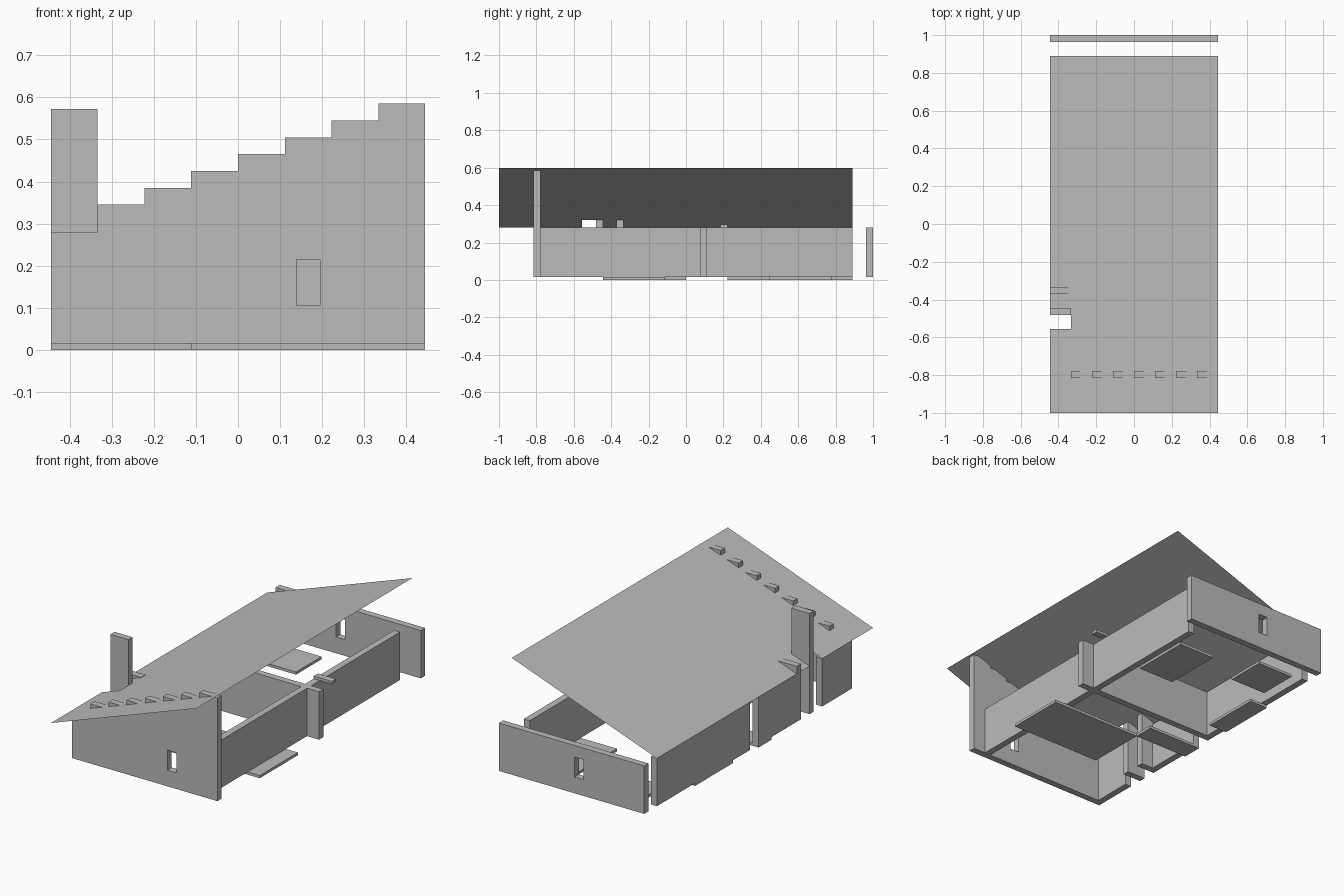
import bpy, bmesh

cube = bpy.data.objects.get("Cube")
if cube:
    bpy.data.objects.remove(cube, do_unlink=True)

U = 1 / 27            # plan module; the plan is 24 x 54 modules
BASE, TOP = 0.015, 0.28

grey = bpy.data.materials.new("plain_grey")
grey.use_nodes = True
grey.diffuse_color = (0.5, 0.5, 0.5, 1)
grey.node_tree.nodes["Principled BSDF"].inputs["Base Color"].default_value = (0.5, 0.5, 0.5, 1)


def px(i):
    return (i - 12) * U


def py(j):
    return (j - 27) * U


def finish(name, bm):
    mesh = bpy.data.meshes.new(name)
    bm.to_mesh(mesh)
    bm.free()
    mesh.materials.append(grey)
    obj = bpy.data.objects.new(name, mesh)
    bpy.context.collection.objects.link(obj)
    return obj


def polygon(name, points, depth=0):
    """Flat outline, optionally extruded along y into a solid."""
    bm = bmesh.new()
    face = bm.faces.new([bm.verts.new(p) for p in points])
    if depth:
        out = bmesh.ops.extrude_face_region(bm, geom=[face])
        verts = [v for v in out["geom"] if isinstance(v, bmesh.types.BMVert)]
        bmesh.ops.translate(bm, verts=verts, vec=(0, depth, 0))
        bmesh.ops.recalc_face_normals(bm, faces=bm.faces)
    return finish(name, bm)


def box(name, i0, i1, j0, j1, z0=BASE, z1=TOP):
    """Box between plan modules and two heights."""
    bm = bmesh.new()
    bmesh.ops.create_cube(bm, size=1)
    for v in bm.verts:
        v.co = (px(i1 if v.co.x > 0 else i0),
                py(j1 if v.co.y > 0 else j0),
                z1 if v.co.z > 0 else z0)
    return finish(name, bm)


def cut_window(wall, i0, j):
    cutter = box(wall.name + "_window_cutter", i0, i0 + 1.5, j - 1, j + 2, 0.105, 0.215)
    cutter.hide_render = True
    cutter.hide_viewport = True
    cutter.display_type = 'WIRE'
    mod = wall.modifiers.new("window", 'BOOLEAN')
    mod.operation = 'DIFFERENCE'
    mod.solver = 'EXACT'
    mod.object = cutter


# Front gable wall with a stepped top
outline = [(px(24), BASE), (px(0), BASE), (px(0), TOP), (px(3), TOP)]
for k in range(7):
    z = 0.345 + 0.04 * k
    outline += [(px(3 + 3 * k), z), (px(6 + 3 * k), z)]
front_wall = polygon("front_wall", [(x, py(5), z) for x, z in outline], U)
cut_window(front_wall, 15.75, 5)

# Free-standing back wall
back_wall = box("back_wall", 0, 24, 53, 54)
cut_window(back_wall, 10, 53)

# Side and cross walls
box("left_wall", 21, 22, 6, 51)
box("right_wall_front", 0, 1, 6, 12)
box("right_wall_middle", 0, 1, 17, 27)
box("right_wall_back", 0, 1, 29, 51)
box("cross_wall", 1, 21, 29, 30)
box("cross_wall_end", 22, 24, 29, 30)

# Chimney slab, its opposite return, and the small ledge
box("chimney", 0, 3, 14, 15, BASE, 0.572)
box("hearth_return", 0, 3, 17, 18, BASE, 0.322)
box("wall_ledge", 21, 24, 32, 33, TOP, 0.295)

# Floor slabs under the walls
slabs = [(9, 24, 15, 24), (0, 9, 24, 27), (15, 21, 39, 48),
         (3, 9, 45, 51), (0, 3, 33, 42)]
for n, slab in enumerate(slabs, 1):
    box(f"floor_slab_{n}", *slab, 0, BASE)

# Sloping sheet roof with a notch beside the chimney
plan = [(0, 0), (24, 0), (24, 51), (0, 51), (0, 14), (3, 14), (3, 12), (0, 12)]
polygon("roof", [(px(i), py(j), TOP + 0.318 * i / 24) for i, j in plan])
